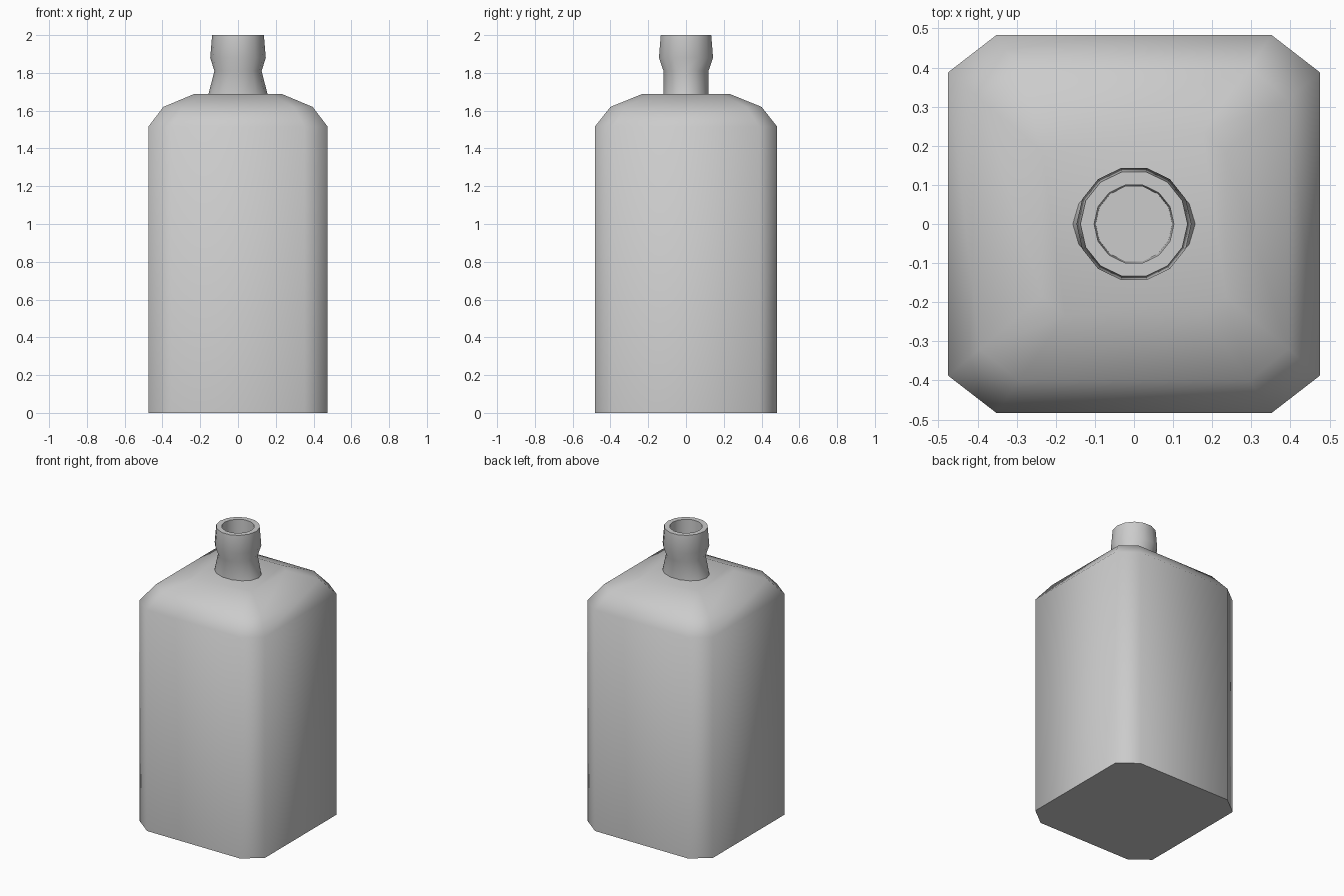
import bpy, bmesh, math

cube = bpy.data.objects.get("Cube")
if cube:
    bpy.data.objects.remove(cube, do_unlink=True)

grey = bpy.data.materials.new("plain grey")
grey.use_nodes = True
colour = (0.6, 0.6, 0.6, 1)
grey.diffuse_color = colour
grey.node_tree.nodes["Principled BSDF"].inputs["Base Color"].default_value = colour


def loft(name, rings, angle):
    """Skin a stack of closed rings and cap both ends."""
    bm = bmesh.new()
    loops = [[bm.verts.new(p) for p in ring] for ring in rings]
    n = len(loops[0])
    for a, b in zip(loops, loops[1:]):
        for i in range(n):
            j = (i + 1) % n
            bm.faces.new((a[i], a[j], b[j], b[i]))
    bm.faces.new(loops[0][::-1])
    bm.faces.new(loops[-1])
    bmesh.ops.recalc_face_normals(bm, faces=bm.faces)
    mesh = bpy.data.meshes.new(name)
    bm.to_mesh(mesh)
    bm.free()
    mesh.materials.append(grey)
    obj = bpy.data.objects.new(name, mesh)
    bpy.context.collection.objects.link(obj)
    bpy.ops.object.select_all(action='DESELECT')
    obj.select_set(True)
    bpy.context.view_layer.objects.active = obj
    bpy.ops.object.shade_smooth_by_angle(angle=math.radians(angle))
    return obj


def chamfered(hx, hy, cx, cy, z):
    """Rectangle with cut corners, counter-clockwise."""
    quarter = [(hx, hy - cy), (hx - cx, hy)]
    points = []
    for sx, sy in ((1, 1), (-1, 1), (-1, -1), (1, -1)):
        corner = quarter if sx * sy > 0 else quarter[::-1]
        points += [(sx * x, sy * y, z) for x, y in corner]
    return points


def ellipse(rx, ry, z, sides=14):
    steps = [math.tau * i / sides for i in range(sides)]
    return [(rx * math.cos(a), ry * math.sin(a), z) for a in steps]


# Square body with cut corners and stepped shoulders
loft("bottle_body", [
    chamfered(0.475, 0.483, 0.123, 0.095, 0),
    chamfered(0.475, 0.483, 0.123, 0.095, 1.515),
    chamfered(0.395, 0.4, 0.1, 0.08, 1.62),
    chamfered(0.235, 0.235, 0.06, 0.05, 1.687),
], 60)

# Waisted neck with a lip and an open bore
loft("bottle_neck", [
    ellipse(0.157, 0.121, 1.685),
    ellipse(0.125, 0.122, 1.81),
    ellipse(0.147, 0.147, 1.88),
    ellipse(0.137, 0.137, 2.0),
    ellipse(0.102, 0.102, 2.0),
    ellipse(0.098, 0.098, 1.70),
], 50)
